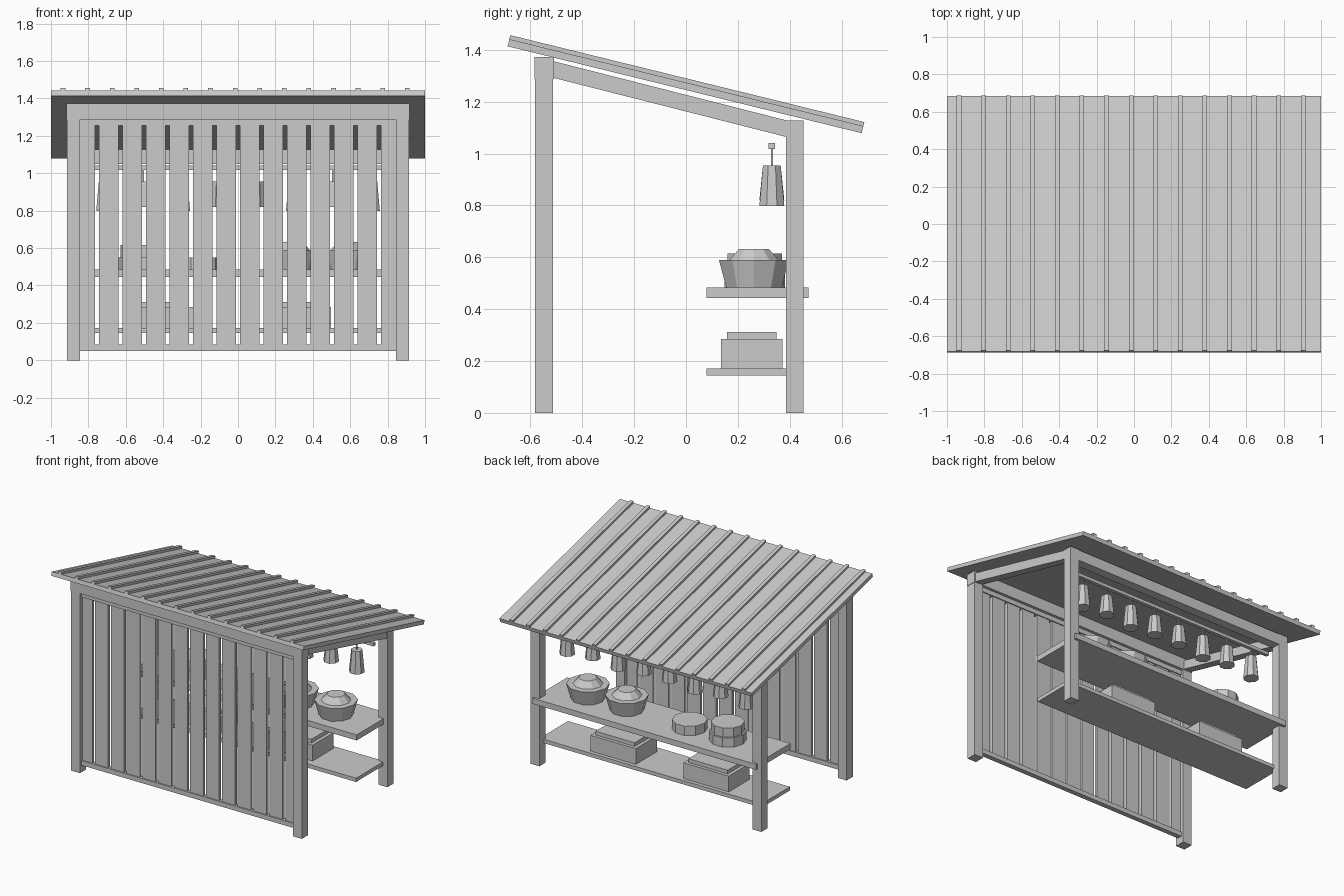
import bpy, bmesh, math

if "Cube" in bpy.data.objects:
    bpy.data.objects.remove(bpy.data.objects["Cube"])


def finish(name, bm):
    bmesh.ops.recalc_face_normals(bm, faces=bm.faces)
    me = bpy.data.meshes.new(name)
    bm.to_mesh(me)
    bm.free()
    ob = bpy.data.objects.new(name, me)
    bpy.context.collection.objects.link(ob)
    return ob


def prism(name, x0, x1, yz):
    """Side profile (y, z) extruded from x0 to x1."""
    bm = bmesh.new()
    f = bm.faces.new([bm.verts.new((x0, y, z)) for y, z in yz])
    r = bmesh.ops.extrude_face_region(bm, geom=[f])
    vs = [g for g in r["geom"] if isinstance(g, bmesh.types.BMVert)]
    bmesh.ops.translate(bm, verts=vs, vec=(x1 - x0, 0, 0))
    return finish(name, bm)


def box(name, x0, x1, y0, y1, z0, z1):
    return prism(name, x0, x1, [(y0, z0), (y1, z0), (y1, z1), (y0, z1)])


def lathe(name, x, y, profile, sides, turn=0.0):
    """Faceted round part from (radius, z) pairs, capped at both ends."""
    bm = bmesh.new()
    rings = []
    for r, z in profile:
        angles = [turn + 2 * math.pi * i / sides for i in range(sides)]
        rings.append([bm.verts.new((x + r * math.cos(a), y + r * math.sin(a), z))
                      for a in angles])
    for a, b in zip(rings, rings[1:]):
        for i in range(sides):
            j = (i + 1) % sides
            bm.faces.new((a[i], a[j], b[j], b[i]))
    bm.faces.new(rings[0])
    bm.faces.new(rings[-1])
    return finish(name, bm)


# Posts and sloping rafters
for s, side in ((-1, "left"), (1, "right")):
    xa, xb = s * 0.88 - 0.035, s * 0.88 + 0.035
    box(f"front_post_{side}", xa, xb, -0.583, -0.512, 0, 1.37)
    box(f"back_post_{side}", xa, xb, 0.385, 0.454, 0, 1.128)
    prism(f"rafter_{side}", xa + 0.005, xb - 0.005,
          [(-0.53, 1.361), (0.40, 1.125), (0.40, 1.061), (-0.53, 1.297)])

# Cross beams
box("front_beam", -0.918, 0.918, -0.585, -0.51, 1.288, 1.372)
box("back_beam", -0.87, 0.87, 0.387, 0.452, 1.05, 1.126)

# Roof sheet and battens, following the slope
SLOPE = math.atan2(0.335, 1.365)
C, S, LENGTH = math.cos(SLOPE), math.sin(SLOPE), 1.406


def on_roof(t, h):
    return (-0.688 + t * C + h * S, 1.414 - t * S + h * C)


def roof_strip(name, x0, x1, h0, h1):
    prism(name, x0, x1, [on_roof(0, h0), on_roof(LENGTH, h0),
                         on_roof(LENGTH, h1), on_roof(0, h1)])


roof_strip("roof_sheet", -1, 1, 0, 0.028)
for i in range(15):
    x = -0.936 + i * 0.1315
    roof_strip(f"roof_batten_{i}", x - 0.0125, x + 0.0125, 0.027, 0.044)

# Slatted wall with rails
for i in range(14):
    x = -0.8175 + i * 0.12575
    box(f"wall_slat_{i}", x - 0.052, x + 0.052, -0.557, -0.537, 0.06, 1.29)
box("wall_bottom_rail", -0.85, 0.85, -0.565, -0.53, 0.05, 0.083)
box("wall_top_rail", -0.85, 0.85, -0.565, -0.53, 1.255, 1.29)

# Shelves
box("upper_shelf", -0.885, 0.885, 0.08, 0.472, 0.444, 0.484)
box("lower_shelf", -0.88, 0.88, 0.08, 0.40, 0.145, 0.172)

# Hanging rail with tapered lanterns
box("hanging_rail", -0.85, 0.85, 0.319, 0.343, 1.017, 1.04)
for i in range(8):
    x = -0.71 + i * 0.2029
    z0 = 0.797 if i in (0, 2, 5, 7) else 0.82
    lathe(f"lantern_{i}", x, 0.331, [(0.052, z0), (0.037, 0.955)], 8, math.pi / 8)
    box(f"lantern_cord_{i}", x - 0.004, x + 0.004, 0.327, 0.335, 0.95, 1.02)

# Lidded bowls
for i, x in enumerate((0.285, 0.594)):
    lathe(f"bowl_{i}", x, 0.262, [(0.112, 0.484), (0.142, 0.59)], 10)
    lathe(f"bowl_lid_{i}", x, 0.262, [(0.1, 0.588), (0.06, 0.633)], 10)

# Round tins, one single and one stacked
lathe("tin_single", -0.215, 0.265, [(0.116, 0.484), (0.116, 0.55)], 10)
lathe("tin_lower", -0.517, 0.265, [(0.122, 0.484), (0.122, 0.55)], 10)
lathe("tin_upper", -0.517, 0.265, [(0.11, 0.55), (0.11, 0.615)], 10)

# Crates on the lower shelf
for i, x in enumerate((0.317, -0.42)):
    box(f"crate_{i}", x - 0.18, x + 0.18, 0.135, 0.373, 0.172, 0.285)
    box(f"crate_lid_{i}", x - 0.155, x + 0.155, 0.158, 0.35, 0.284, 0.312)
